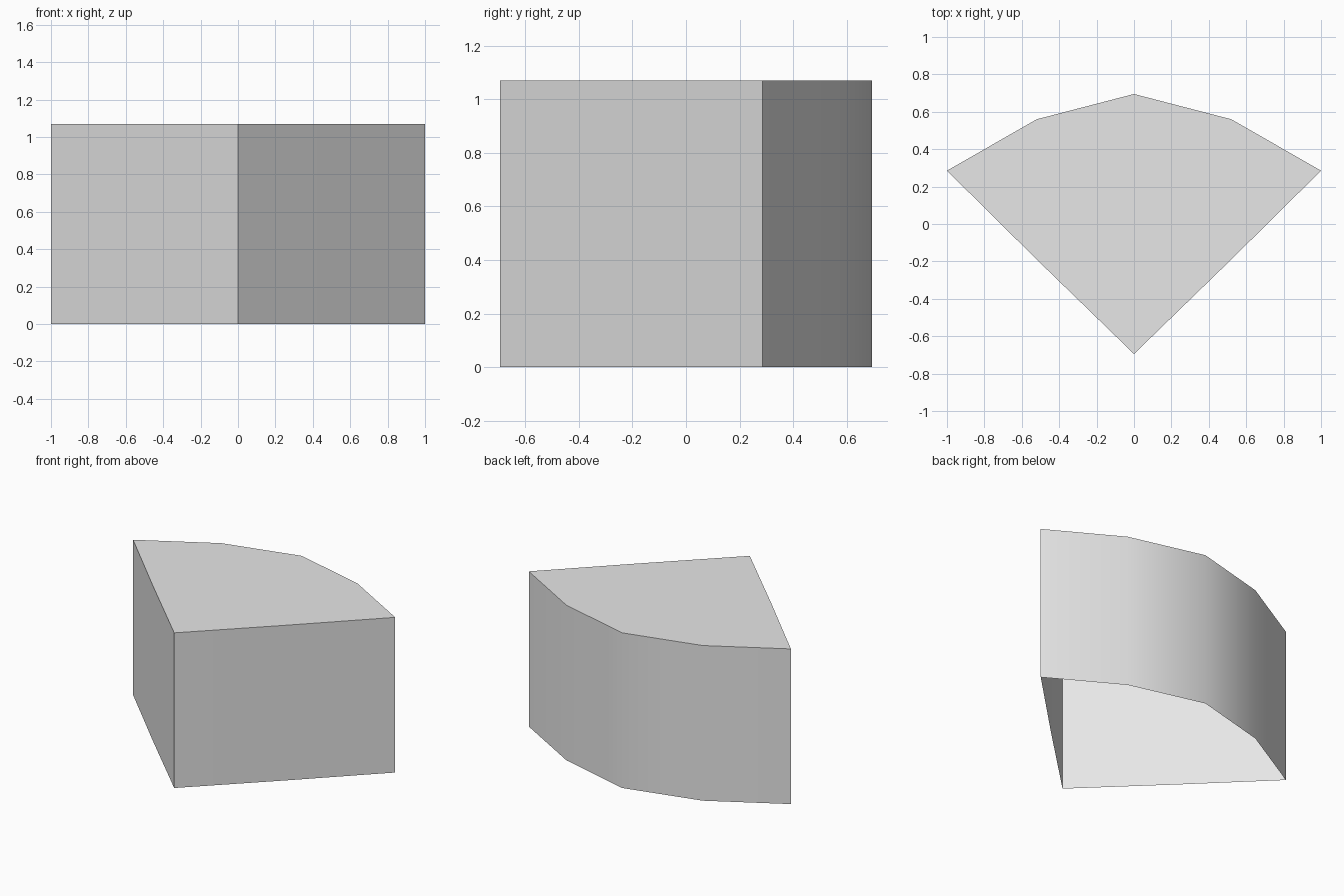
import bpy
import bmesh
import math

cube = bpy.data.objects.get("Cube")
if cube:
    bpy.data.objects.remove(cube, do_unlink=True)

HEIGHT = 1.07

# Plain grey surface
grey = bpy.data.materials.new("light_grey")
grey.use_nodes = True
colour = (0.8, 0.8, 0.8, 1.0)
grey.diffuse_color = colour
grey.node_tree.nodes["Principled BSDF"].inputs["Base Color"].default_value = colour

# Half outline from the front corner to the middle of the curved back
half = [(0, -0.695), (0.52, -0.19), (1, 0.285), (0.52, 0.56), (0, 0.695)]
outline = half + [(-x, y) for x, y in reversed(half[1:-1])]

# Wedge shell: closed top, thin walls, open underside
bm = bmesh.new()
lower = [bm.verts.new((x, y, 0)) for x, y in outline]
upper = [bm.verts.new((x, y, HEIGHT)) for x, y in outline]
bm.faces.new(upper)
for i in range(len(outline)):
    j = (i + 1) % len(outline)
    bm.faces.new((lower[i], lower[j], upper[j], upper[i]))

mesh = bpy.data.meshes.new("wedge_shell")
bm.to_mesh(mesh)
bm.free()
mesh.materials.append(grey)
wedge = bpy.data.objects.new("wedge_shell", mesh)
bpy.context.collection.objects.link(wedge)

# Smooth curved back, crisp corners and rim
bpy.ops.object.select_all(action='DESELECT')
wedge.select_set(True)
bpy.context.view_layer.objects.active = wedge
bpy.ops.object.shade_smooth_by_angle(angle=math.radians(40))
